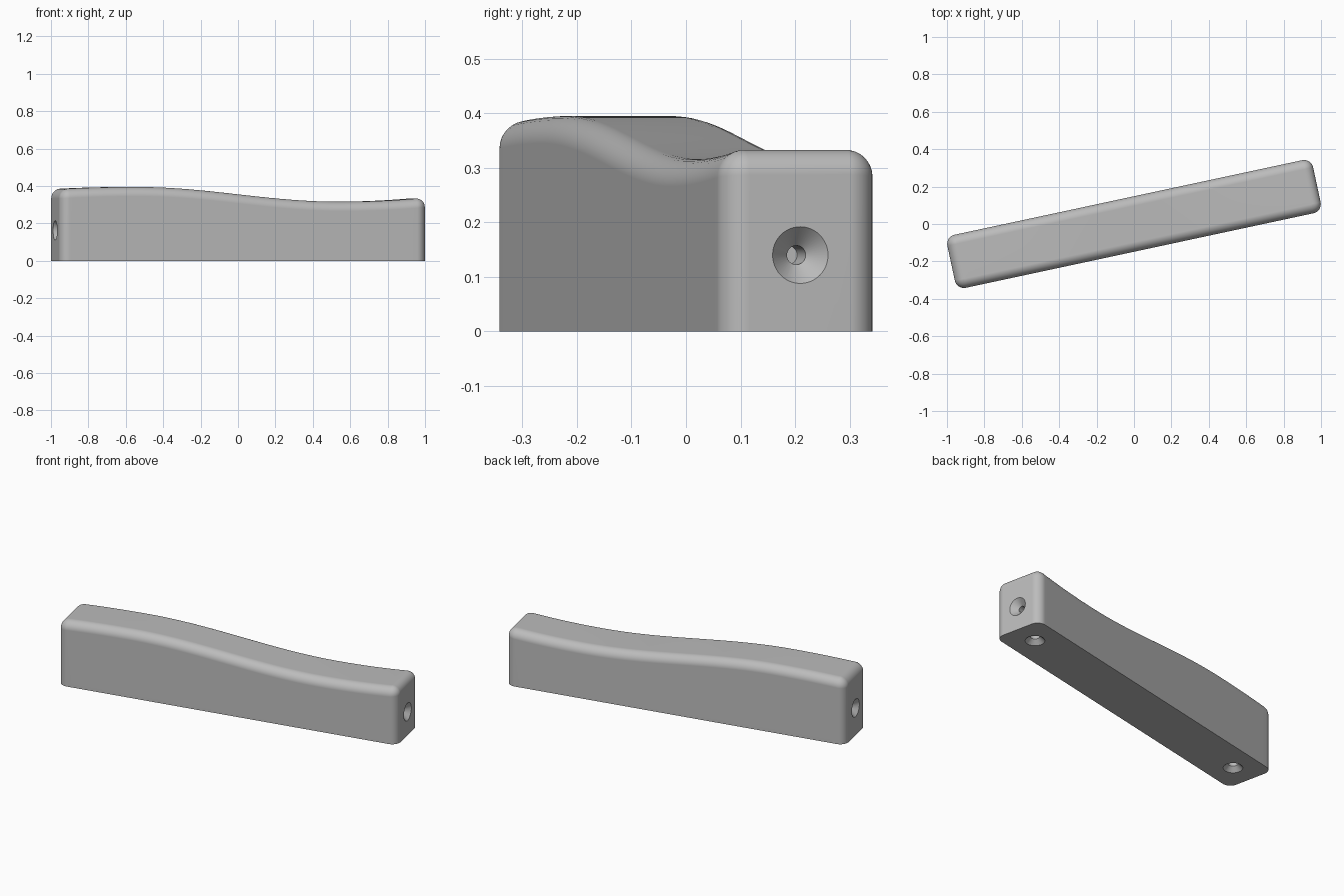
import bpy, bmesh, math
from mathutils import Matrix, Vector

if "Cube" in bpy.data.objects:
    bpy.data.objects.remove(bpy.data.objects["Cube"])

HALF_L, HALF_W, R = 1.0, 0.145, 0.05
TURN = math.radians(12.1)
STEPS, ARC = 64, 8

grey = bpy.data.materials.new("plain grey")
grey.use_nodes = True
colour = (0.5, 0.5, 0.5, 1)
grey.diffuse_color = colour
grey.node_tree.nodes["Principled BSDF"].inputs["Base Color"].default_value = colour


def top_height(u):
    """Wavy top: a crest near one end, a shallow dip near the other."""
    crest, dip = -0.58, 0.54
    if u < crest:
        return 0.395 - 0.065 * (u - crest) ** 2
    if u > dip:
        return 0.316 + 0.1 * (u - dip) ** 2
    return 0.3555 + 0.0395 * math.cos(math.pi * (u - crest) / (dip - crest))


def outline(radius):
    """Rounded rectangle, anticlockwise, with finely divided long sides."""
    a, b = HALF_L - R, HALF_W - R
    pts = [(-a + 2 * a * i / STEPS, -b - radius) for i in range(STEPS + 1)]
    pts += [(a + radius * math.sin(t), -b - radius * math.cos(t))
            for t in (math.pi / 2 * k / ARC for k in range(1, ARC + 1))]
    pts += [(a + radius * math.cos(t), b + radius * math.sin(t))
            for t in (math.pi / 2 * k / ARC for k in range(ARC))]
    half = len(pts)
    return pts + [(-x, -y) for x, y in pts[:half]]


def make_object(name, bm):
    bmesh.ops.recalc_face_normals(bm, faces=bm.faces)
    mesh = bpy.data.meshes.new(name)
    bm.to_mesh(mesh)
    bm.free()
    mesh.materials.append(grey)
    obj = bpy.data.objects.new(name, mesh)
    bpy.context.collection.objects.link(obj)
    return obj


def make_bar():
    bm = bmesh.new()
    # flat base ring, then rings climbing round the top fillet
    rings = [[bm.verts.new((x, y, 0)) for x, y in outline(R)]]
    for k in range(ARC + 1):
        t = math.pi / 2 * k / ARC
        rings.append([bm.verts.new((x, y, top_height(x) - R + R * math.sin(t)))
                      for x, y in outline(R * math.cos(t))])
    n = len(rings[0])
    for low, high in zip(rings, rings[1:]):
        for i in range(n):
            j = (i + 1) % n
            bm.faces.new((low[i], low[j], high[j], high[i]))
    bm.faces.new(rings[0][::-1])
    # top surface, strip by strip across the width
    top, h = rings[-1], n // 2
    for i in range(STEPS):
        bm.faces.new((top[i], top[i + 1], top[h + STEPS - i - 1], top[h + STEPS - i]))
    bmesh.ops.remove_doubles(bm, verts=bm.verts, dist=1e-5)
    return make_object("curved_bar", bm)


def screw_hole(name, place, inward, rim, bore, sink, depth):
    """Countersunk hole cutter: a cone leading into a narrow bore."""
    bm = bmesh.new()
    profile = [(rim, -0.02), (rim, 0), (bore, sink), (bore, depth)]
    rings = [[bm.verts.new((r * math.cos(a), r * math.sin(a), z))
              for a in (math.tau * i / 48 for i in range(48))] for r, z in profile]
    for low, high in zip(rings, rings[1:]):
        for i in range(48):
            j = (i + 1) % 48
            bm.faces.new((low[i], low[j], high[j], high[i]))
    bm.faces.new(rings[0][::-1])
    bm.faces.new(rings[-1])
    turn = Vector(inward).to_track_quat('Z', 'Y').to_matrix().to_4x4()
    bm.transform(Matrix.Translation(place) @ turn)
    cutter = make_object(name, bm)
    cutter.hide_render = True
    return cutter


bar = make_bar()
cutters = []
for side, end_z in ((1, 0.14), (-1, 0.163)):
    cutters.append(screw_hole("end_hole_cutter", (side * HALF_L, 0, end_z),
                              (-side, 0, 0), 0.052, 0.0175, 0.035, 0.11))
    cutters.append(screw_hole("base_hole_cutter", (side * 0.85, 0, 0),
                              (0, 0, 1), 0.052, 0.026, 0.026, 0.1))

bpy.ops.object.select_all(action='DESELECT')
bar.select_set(True)
bpy.context.view_layer.objects.active = bar
for cutter in cutters:
    cut = bar.modifiers.new("hole", 'BOOLEAN')
    cut.operation, cut.solver, cut.object = 'DIFFERENCE', 'EXACT', cutter
    bpy.ops.object.modifier_apply(modifier=cut.name)
    bpy.data.objects.remove(cutter)

# set the bar at its slant and smooth the fillets
bar.data.transform(Matrix.Rotation(TURN, 4, 'Z'))
bpy.ops.object.shade_smooth_by_angle(angle=math.radians(30))
weighted = bar.modifiers.new("even_shading", 'WEIGHTED_NORMAL')
weighted.keep_sharp = True
